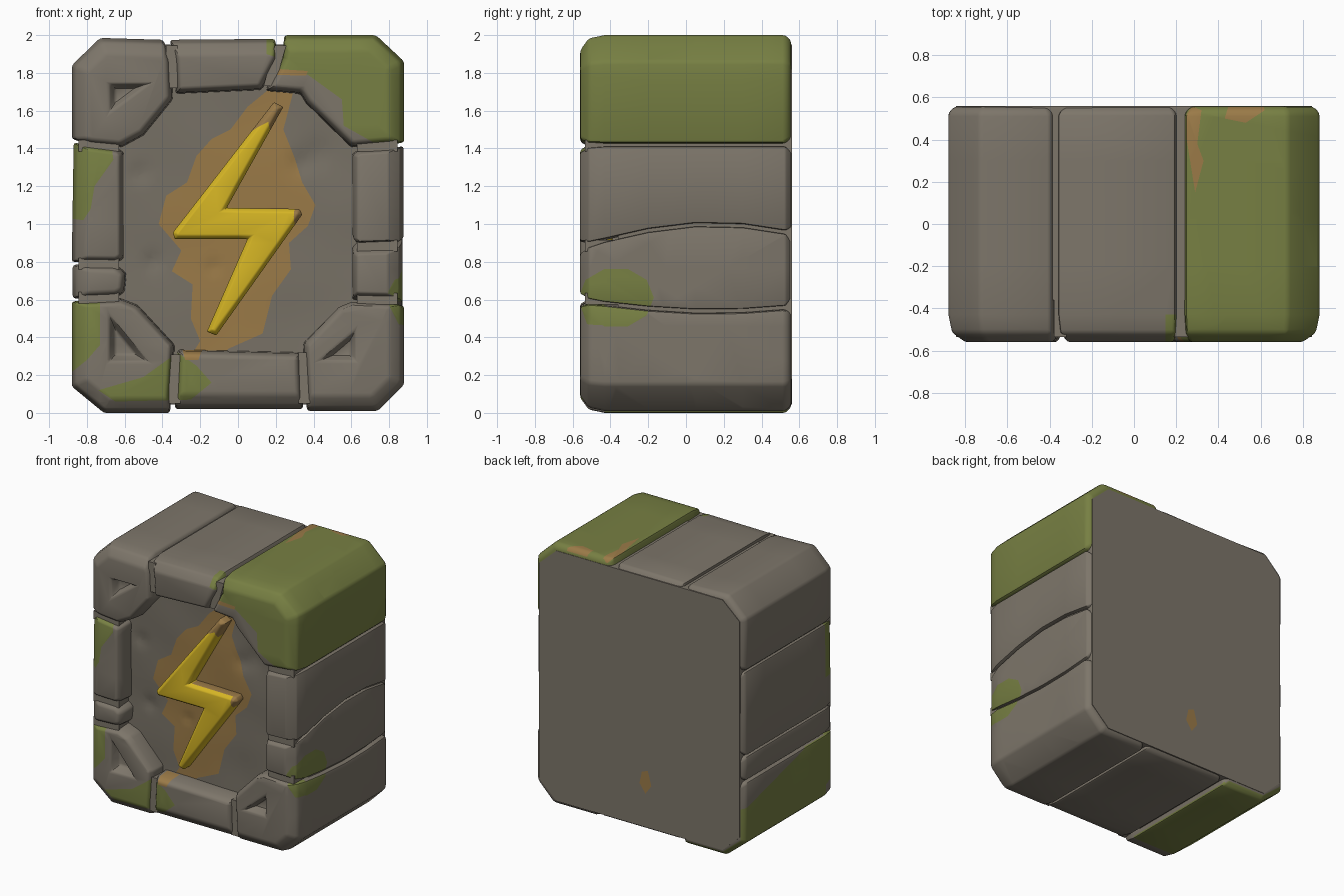
import bpy, bmesh, math
from mathutils import Vector, noise

if "Cube" in bpy.data.objects:
    bpy.data.objects.remove(bpy.data.objects["Cube"])

# Colours: slot order is shared by every object
COLOURS = [("grey_stone", (0.205, 0.180, 0.144)), ("green_moss", (0.185, 0.215, 0.056)),
           ("tan_rust", (0.325, 0.195, 0.064)), ("yellow_gold", (0.670, 0.465, 0.018)),
           ("dark_stone", (0.185, 0.164, 0.130))]
STONE, MOSS, RUST, GOLD, DARK = range(5)
mats = []
for n, c in COLOURS:
    m = bpy.data.materials.new(n)
    m.diffuse_color = (*c, 1)
    m.use_nodes = True
    m.node_tree.nodes["Principled BSDF"].inputs["Base Color"].default_value = m.diffuse_color
    mats.append(m)


def add_object(name, bm, slot):
    for f in bm.faces:
        f.material_index = slot
    me = bpy.data.meshes.new(name)
    bm.to_mesh(me)
    bm.free()
    for m in mats:
        me.materials.append(m)
    ob = bpy.data.objects.new(name, me)
    bpy.context.collection.objects.link(ob)
    return ob


def inset(pts, dist):
    """Move each edge of a counter-clockwise outline inward by dist(edge midpoint)."""
    out, n = [], len(pts)
    for i in range(n):
        lines = []
        for a, b in ((pts[i - 1], pts[i]), (pts[i], pts[(i + 1) % n])):
            a, b = Vector(a), Vector(b)
            d = (b - a).normalized()
            nrm = Vector((-d.y, d.x))
            lines.append((nrm, nrm.dot(a) + dist((a + b) / 2)))
        (p, c), (q, e) = lines
        det = p.x * q.y - p.y * q.x
        if abs(det) < 0.12:
            out.append(tuple(Vector(pts[i]) + p * (c - p.dot(Vector(pts[i])))))
        else:
            out.append(((c * q.y - e * p.y) / det, (p.x * e - q.x * c) / det))
    return out


def loft(name, rings, slot):
    """Closed solid through (y, outline) rings."""
    bm = bmesh.new()
    vs = [[bm.verts.new((x, y, z)) for x, z in pts] for y, pts in rings]
    n = len(vs[0])
    for r, s in zip(vs, vs[1:]):
        for i in range(n):
            bm.faces.new((r[i], r[(i + 1) % n], s[(i + 1) % n], s[i]))
    bm.faces.new(vs[0])
    bm.faces.new(vs[-1])
    bmesh.ops.recalc_face_normals(bm, faces=bm.faces)
    return add_object(name, bm, slot)


def ccw(pts):
    area = sum(a[0] * b[1] - b[0] * a[1] for a, b in zip(pts, pts[1:] + pts[:1]))
    return pts if area > 0 else pts[::-1]


def soften(ob, width, hole=None):
    """Cut the optional hole, round the edges, and bake the result."""
    if hole:
        b = ob.modifiers.new("hole", 'BOOLEAN')
        b.operation, b.object, b.solver = 'DIFFERENCE', hole, 'EXACT'
    v = ob.modifiers.new("soft", 'BEVEL')
    v.width, v.segments, v.limit_method, v.angle_limit = width, 2, 'ANGLE', math.radians(25)
    me = bpy.data.meshes.new_from_object(ob.evaluated_get(bpy.context.evaluated_depsgraph_get()))
    ob.modifiers.clear()
    ob.data = me
    if hole:
        bpy.data.objects.remove(hole)


def edge_chamfer(m):
    outside = abs(m.x) > 0.84 or abs(m.y - 1) > 0.95 or abs(m.x) + abs(m.y - 1) > 1.68
    return 0.08 if outside else 0.026


def stone(name, pts, hole=None):
    pts = ccw(pts)
    rings = [(-0.56, inset(pts, edge_chamfer)), (-0.515, inset(pts, lambda m: edge_chamfer(m) * 0.22))]
    rings += [(y, pts) for y in (-0.43, -0.2, 0.05, 0.3, 0.527)]
    rings.append((0.557, inset(pts, lambda m: 0.03)))
    ob = loft(name, rings, STONE)
    # the joints on the right side wander along the depth
    for v in ob.data.vertices:
        if v.co.x > 0.5:
            s = math.sin(math.pi * min(1, (v.co.y + 0.56) / 1.4))
            z = v.co.z
            v.co.z += s * (0.12 * math.exp(-((z - 0.88) / 0.13) ** 2)
                           - 0.06 * math.exp(-((z - 0.59) / 0.1) ** 2))
    cutter = None
    if hole:
        h = ccw(hole)
        cx, cz = sum(p[0] for p in h) / 3, sum(p[1] for p in h) / 3
        small = [(cx + (x - cx) * 0.5, cz + (z - cz) * 0.5) for x, z in h]
        cutter = loft("hole_cutter", [(-0.58, h), (-0.49, small)], STONE)
        cutter.hide_render = True
    soften(ob, 0.016, cutter)
    return ob


def inside(u, v, poly):
    r = False
    for (a, b), (c, d) in zip(poly, poly[1:] + poly[:1]):
        if (b > v) != (d > v) and u < (c - a) * (v - b) / (d - b) + a:
            r = not r
    return r


def paint(ob, slot, poly, axes=(0, 2), test=lambda c, n: True):
    """Cut faces along an outline and recolour those inside it."""
    i, j = axes
    bm = bmesh.new()
    bm.from_mesh(ob.data)
    for (a, b), (c, d) in zip(poly, poly[1:] + poly[:1]):
        co, no = Vector((0, 0, 0)), Vector((0, 0, 0))
        co[i], co[j], no[i], no[j] = a, b, d - b, a - c
        fs = [f for f in bm.faces if test(f.calc_center_median(), f.normal)]
        geom = set(fs) | {e for f in fs for e in f.edges} | {v for f in fs for v in f.verts}
        bmesh.ops.bisect_plane(bm, geom=list(geom), dist=1e-4, plane_co=co, plane_no=no.normalized())
    for f in bm.faces:
        c = f.calc_center_median()
        if test(c, f.normal) and inside(c[i], c[j], poly):
            f.material_index = slot
    bm.to_mesh(ob.data)
    bm.free()


front = lambda c, n: c.y < -0.42
top = lambda c, n: n.z > 0.5

# Core block with the flat back
octagon = [(-0.7, 0.045), (0.7, 0.045), (0.845, 0.18), (0.845, 1.82), (0.7, 1.95),
           (-0.7, 1.95), (-0.845, 1.82), (-0.845, 0.18)]
core = loft("core_block", [(-0.36, octagon), (0.56, octagon)], STONE)
paint(core, RUST, [(-0.07, 0.48), (-0.02, 0.46), (0.0, 0.37), (-0.05, 0.3), (-0.1, 0.37)],
      test=lambda c, n: n.y > 0.9)

# Mortar filling the joints between the frame stones
joints = [[(s * 0.63, z - 0.03), (s * 0.845, z - 0.03), (s * 0.845, z + 0.03), (s * 0.63, z + 0.03)]
          for s, z in ((-1, 1.415), (-1, 0.79), (-1, 0.61), (1, 1.415), (1, 0.885), (1, 0.605))]
joints += [[(x - 0.03, a), (x + 0.03, a), (x + 0.03 + lean, c), (x - 0.03 + lean, c)] for x, a, c, lean in
           ((-0.35, 1.72, 1.945, 0), (0.165, 1.73, 1.945, 0.06), (-0.335, 0.05, 0.31, 0), (0.35, 0.05, 0.32, 0))]
for q in joints:
    loft("joint_mortar", [(-0.535, q), (-0.35, q)], STONE)

# Recessed front panel, lightly worn, with a rusty patch round the bolt
bm = bmesh.new()
bmesh.ops.create_grid(bm, x_segments=44, y_segments=48, size=1)
DENTS = [(-0.52, 1.27, 0.05), (-0.45, 0.8, 0.05), (0.42, 1.37, 0.08), (0.33, 1.32, 0.06), (-0.13, 0.77, 0.03)]
for v in bm.verts:
    x, z = v.co.x * 0.68, 1.005 + v.co.y * 0.755
    y = -0.42 + 0.008 * noise.noise(Vector((x * 3, 0, z * 3)))
    y += sum(0.012 * math.exp(-((x - a) ** 2 + (z - b) ** 2) / r ** 2) for a, b, r in DENTS)
    v.co = (x, y, z)
panel = add_object("front_panel", bm, DARK)
paint(panel, RUST, [
    (0.16, 1.71), (0.29, 1.69), (0.24, 1.5), (0.3, 1.35), (0.34, 1.22), (0.41, 1.1), (0.37, 0.99),
    (0.27, 0.9), (0.28, 0.76), (0.18, 0.62), (0.13, 0.42), (-0.05, 0.34), (-0.12, 0.27), (-0.27, 0.27),
    (-0.2, 0.38), (-0.25, 0.5), (-0.24, 0.68), (-0.35, 0.75), (-0.3, 0.86), (-0.42, 1.0), (-0.38, 1.15),
    (-0.27, 1.22), (-0.22, 1.36), (-0.14, 1.45), (-0.04, 1.5), (0.05, 1.62)])

# Raised lightning bolt, rusty at its tips and along the upper walls of its right arm
b = ccw([(0.19, 1.645), (0.24, 1.62), (-0.06, 1.085), (0.325, 1.08), (0.34, 1.05), (-0.115, 0.41),
         (-0.165, 0.43), (0.05, 0.92), (-0.335, 0.92), (-0.345, 0.955)])
bolt = loft("lightning_bolt", [(-0.39, b), (-0.485, b), (-0.51, inset(b, lambda m: 0.02))], GOLD)
soften(bolt, 0.007)
paint(bolt, RUST, [(0.0, 1.44), (0.1, 1.51), (0.16, 1.54), (0.18, 1.45), (0.4, 1.5), (0.4, 1.8), (0.0, 1.8)])
paint(bolt, RUST, [(0.31, 1.2), (0.295, 1.04), (0.31, 0.9), (0.5, 0.9), (0.5, 1.2)])
paint(bolt, RUST, [(-0.05, 1.0), (0.5, 1.0), (0.5, 1.2), (-0.05, 1.2)], test=lambda c, n: n.y > -0.35 and n.z > 0.2)

# Frame stones, running the full depth
stone("top_left_corner_stone",
      [(-0.88, 1.45), (-0.88, 1.84), (-0.73, 1.985), (-0.395, 1.975), (-0.355, 1.87),
       (-0.345, 1.66), (-0.5, 1.47), (-0.62, 1.405), (-0.78, 1.42)],
      [(-0.69, 1.75), (-0.46, 1.75), (-0.69, 1.58)])
top_mid = stone("top_middle_stone",
                [(-0.36, 1.975), (0.195, 1.98), (0.215, 1.88), (0.125, 1.71), (-0.33, 1.69), (-0.34, 1.87)])
top_right = stone("top_right_corner_stone",
                  [(0.245, 2.0), (0.73, 2.0), (0.88, 1.86), (0.88, 1.43), (0.6, 1.405),
                   (0.36, 1.64), (0.33, 1.69), (0.145, 1.705), (0.235, 1.88)])
stone("right_upper_stone", [(0.605, 0.91), (0.605, 1.37), (0.64, 1.395), (0.875, 1.41), (0.875, 0.89), (0.63, 0.88)])
right_low = stone("right_lower_stone", [(0.605, 0.62), (0.605, 0.84), (0.63, 0.865), (0.87, 0.87), (0.87, 0.605), (0.64, 0.61)])
low_right = stone("bottom_right_corner_stone",
                  [(0.365, 0.01), (0.74, 0.01), (0.88, 0.15), (0.88, 0.585), (0.6, 0.6),
                   (0.53, 0.57), (0.345, 0.37)],
                  [(0.63, 0.45), (0.63, 0.27), (0.42, 0.27)])
low_mid = stone("bottom_middle_stone", [(-0.335, 0.02), (0.345, 0.02), (0.335, 0.32), (-0.32, 0.335)])
low_left = stone("bottom_left_corner_stone",
                 [(-0.36, 0.0), (-0.71, 0.0), (-0.88, 0.14), (-0.88, 0.59), (-0.62, 0.605),
                  (-0.53, 0.57), (-0.335, 0.36)],
                 [(-0.69, 0.54), (-0.69, 0.26), (-0.46, 0.26)])
stone("left_lower_stone", [(-0.6, 0.64), (-0.59, 0.74), (-0.64, 0.78), (-0.875, 0.785), (-0.875, 0.605), (-0.64, 0.615)])
left_up = stone("left_upper_stone", [(-0.605, 0.82), (-0.605, 1.38), (-0.64, 1.4), (-0.87, 1.43), (-0.88, 0.8), (-0.64, 0.795)])

# Moss and rust on the upper right corner
paint(top_right, MOSS, [(0.27, 2.1), (1, 2.1), (1, 1.3), (0.7, 1.3), (0.72, 1.43), (0.56, 1.52), (0.55, 1.66),
                        (0.37, 1.79), (0.2, 1.8), (0.2, 1.93)])
paint(top_right, RUST, [(0.19, 1.79), (0.36, 1.785), (0.37, 1.81), (0.22, 1.82)], test=front)
paint(top_right, RUST, [(0.25, 0.57), (0.32, 0.54), (0.3, 0.38), (0.33, 0.3), (0.29, 0.15), (0.25, 0.4)], (0, 1), top)
paint(top_right, RUST, [(0.43, 0.5), (0.53, 0.48), (0.62, 0.54), (0.6, 0.6), (0.46, 0.6)], (0, 1), top)
paint(top_mid, MOSS, [(0.15, 2.1), (0.15, 1.9), (0.3, 1.85), (0.3, 2.1)], test=front)

# Moss on the lower left corner
paint(low_left, MOSS, [(-0.6, 0.7), (0.6, 0.38), (0.6, -0.1), (-0.6, -0.1)], (1, 2),
      lambda c, n: (n.x < -0.3 or n.z < -0.3) and c.y > -0.45 and c.x < -0.33 and (c.x < -0.6 or c.z < 0.1))
paint(low_left, MOSS, [(-0.9, 0.65), (-0.73, 0.65), (-0.73, 0.36), (-0.8, 0.28), (-0.9, 0.2)], test=front)
for ob in (low_left, low_mid):
    paint(ob, MOSS, [(-0.74, 0.12), (-0.5, 0.19), (-0.32, 0.32), (-0.22, 0.25), (-0.14, 0.16), (-0.25, 0.07),
                     (-0.65, 0.06)], test=front)
    paint(ob, RUST, [(-0.3, 0.36), (-0.28, 0.28), (-0.21, 0.28), (-0.18, 0.36)], test=front)

# Moss spots on the side stones
spot = [(-0.37 + 0.2 * math.cos(k * math.pi / 5), 0.61 + 0.16 * math.sin(k * math.pi / 5)) for k in range(10)]
for ob in (right_low, low_right):
    paint(ob, MOSS, spot, (1, 2), lambda c, n: n.x > 0.5)
    paint(ob, MOSS, [(0.9, 0.72), (0.85, 0.68), (0.8, 0.57), (0.85, 0.47), (0.9, 0.46)], test=front)
paint(left_up, MOSS, [(-0.9, 1.5), (-0.68, 1.5), (-0.66, 1.34), (-0.76, 1.2), (-0.78, 1.08), (-0.82, 1.02), (-0.9, 1.03)], test=front)

# Smooth shading with crisp edges kept
bpy.ops.object.select_all(action='DESELECT')
for ob in bpy.context.collection.objects:
    ob.select_set(True)
bpy.context.view_layer.objects.active = core
bpy.ops.object.shade_smooth_by_angle(angle=math.radians(32))
